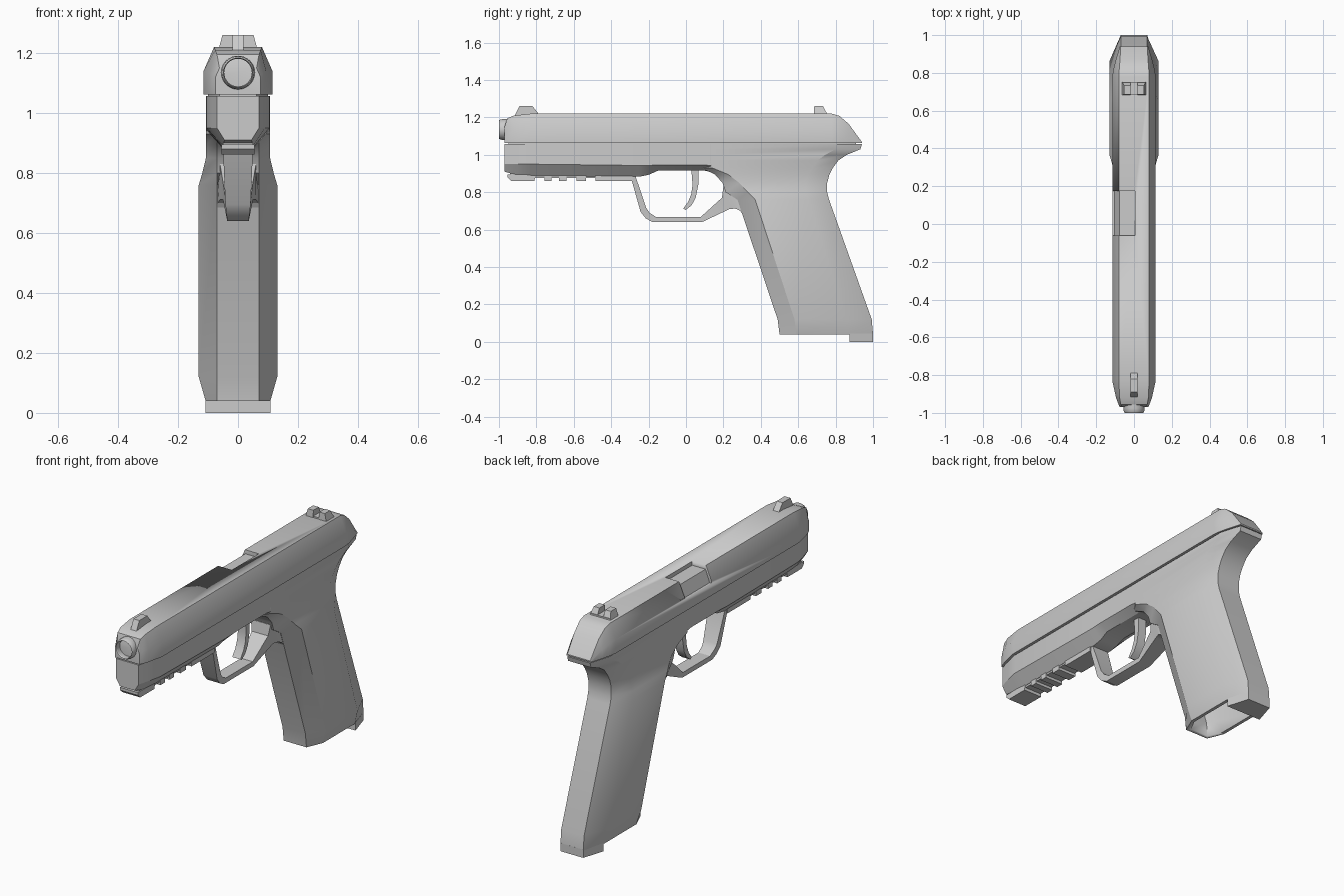
import bpy, bmesh, math


def loft(name, sections, angle=28):
    """Skin a closed solid through rings that share a point count."""
    bm = bmesh.new()
    rings = [[bm.verts.new(p) for p in s] for s in sections]
    n = len(rings[0])
    for a, b in zip(rings, rings[1:]):
        for i in range(n):
            j = (i + 1) % n
            bm.faces.new((a[i], a[j], b[j], b[i]))
    bm.faces.new(rings[0])
    bm.faces.new(rings[-1])
    bmesh.ops.recalc_face_normals(bm, faces=bm.faces)
    me = bpy.data.meshes.new(name)
    bm.to_mesh(me)
    bm.free()
    ob = bpy.data.objects.new(name, me)
    bpy.context.collection.objects.link(ob)
    bpy.ops.object.select_all(action='DESELECT')
    ob.select_set(True)
    bpy.context.view_layer.objects.active = ob
    bpy.ops.object.shade_smooth_by_angle(angle=math.radians(angle))
    return ob


def prism(name, profile, x0, x1):
    """Extrude a (y, z) side profile across x."""
    return loft(name, [[(x, y, z) for y, z in profile] for x in (x0, x1)])


def box(name, x0, x1, y0, y1, z0, z1):
    return prism(name, [(y0, z0), (y1, z0), (y1, z1), (y0, z1)], x0, x1)


def mirrored(half):
    """Close a right-hand half outline with its mirror image."""
    return half + [(-p[0], *p[1:]) for p in reversed(half)]


def cut(ob, cutter):
    cutter.hide_render = True
    mod = ob.modifiers.new("cut", 'BOOLEAN')
    mod.operation, mod.solver, mod.object = 'DIFFERENCE', 'EXACT', cutter
    bpy.context.view_layer.objects.active = ob
    bpy.ops.object.modifier_apply(modifier=mod.name)
    bpy.data.objects.remove(cutter)


# Slide: y, side half width, shoulder z, top half width, top z
slide_rows = [
    (-.97, .075, 1.12, .062, 1.15), (-.955, .082, 1.13, .070, 1.195),
    (-.92, .095, 1.135, .076, 1.21), (-.83, .115, 1.14, .08, 1.22),
    (.78, .115, 1.14, .08, 1.22), (.82, .109, 1.13, .078, 1.208),
    (.87, .096, 1.11, .074, 1.165), (.94, .075, 1.066, .07, 1.069)]
slide = loft("slide", [mirrored([(w, y, 1.062), (w, y, zs), (t, y, zt)])
                       for y, w, zs, t, zt in slide_rows])

# Recessed window in the slide's left shoulder
port = [(.004, 1.3), (.004, 1.198), (-.078, 1.198), (-.103, 1.13),
        (-.2, 1.13), (-.2, 1.3)]
cut(slide, loft("port_cutter", [[(x, y, z) for x, z in port] for y in (-.06, .175)]))

# Core filling the thin seam between slide and frame
loft("seam_core", [mirrored([(w, y, 1.04), (w, y, 1.08)])
                   for y, w in ((-.95, .062), (-.83, .1), (.8, .1), (.91, .066))])

# Barrel with a shallow recessed end
barrel = [(-.85, .056), (-.975, .056), (-.992, .054), (-1, .049),
          (-.995, .046), (-.94, .046)]
loft("barrel", [[(r * math.cos(a), y, 1.135 + r * math.sin(a))
                 for a in [k * math.tau / 32 for k in range(32)]] for y, r in barrel])

# Frame under the slide: y, half width, chamfer z, bottom half width, bottom z
frame_rows = [
    (-.97, .07, .95, .045, .91), (-.90, .09, .95, .05, .89),
    (-.83, .105, .95, .052, .887), (-.25, .105, .943, .052, .883),
    (-.20, .105, .943, .052, .893), (-.15, .105, .946, .055, .915),
    (.10, .105, .946, .055, .915), (.22, .105, .93, .06, .89)]
loft("frame", [mirrored([(w, y, 1.057), (w, y, zc), (b, y, zb)])
               for y, w, zc, b, zb in frame_rows])

# Grip: z, half width, then y of front, front shoulder, back shoulder, back
grip_rows = [
    (.04, .108, .50, .59, .87, 1.0), (.12, .131, .49, .58, .86, .993),
    (.76, .131, .275, .37, .655, .765), (.80, .119, .212, .33, .642, .755),
    (.85, .107, .195, .285, .640, .755), (.895, .106, .155, .225, .652, .767),
    (.93, .106, .08, .14, .675, .785), (.97, .106, .07, .13, .705, .815),
    (1.0, .106, .07, .13, .745, .86), (1.03, .106, .07, .13, .80, .933),
    (1.057, .106, .07, .13, .82, .94)]
grip = loft("grip", [mirrored([(.07, f, z), (w, f2, z), (w, b2, z), (.07, b, z)])
                     for z, w, f, f2, b2, b in grip_rows])

# Hollow opening up into the grip from below
cut(grip, loft("well_cutter", [
    mirrored([(.055, f, z), (.09, f + .07, z), (.09, f + .345, z)])
    for z, f in ((-.02, .525), (.12, .515), (.6, .355))]))

# Heel at the back of the grip bottom
loft("grip_heel", [mirrored([(.108, .875, z), (.07, 1.0, z)]) for z in (0, .045)])

# Trigger guard: outer y, z, inner y, z, half width
guard_rows = [
    (-.305, .90, -.272, .90, .052), (-.295, .88, -.268, .88, .05),
    (-.243, .695, -.212, .715, .042), (-.215, .66, -.195, .69, .038),
    (-.178, .64, -.16, .667, .036), (.085, .64, .078, .667, .036),
    (.235, .711, .192, .77, .05), (.265, .712, .20, .83, .06),
    (.29, .70, .26, .85, .068), (.33, .64, .33, .86, .068)]
loft("trigger_guard", [mirrored([(w, oy, oz), (w, iy, iz)])
                       for oy, oz, iy, iz, w in guard_rows])

# Trigger
prism("trigger", [(.028, .93), (.066, .93), (.066, .84), (.052, .77), (.03, .73),
                  (-.002, .705), (-.015, .712), (.012, .75), (.028, .79),
                  (.035, .84)], -.025, .025)

# Accessory rail: base bar, nose and cross teeth
box("rail_base", -.05, .05, -.94, -.28, .876, .90)
prism("rail_nose", [(-.955, .895), (-.955, .88), (-.935, .861), (-.81, .861),
                    (-.805, .895)], -.055, .055)
for i, (y0, y1) in enumerate([(-.757, -.72), (-.678, -.64), (-.585, -.535), (-.485, -.285)]):
    box(f"rail_tooth_{i + 1}", -.055, .055, y0, y1, .861, .89)

# Front sight
prism("front_sight", [(-.92, 1.20), (-.89, 1.26), (-.82, 1.26), (-.785, 1.215)],
      -.018, .018)

# Rear sight: low base with two tapered posts
box("rear_sight_base", -.06, .06, .685, .752, 1.21, 1.228)
for side, label in ((1, "right"), (-1, "left")):
    loft(f"rear_sight_{label}", [
        [(side * .018, y0, z), (side * w, y0, z), (side * w, y1, z), (side * .018, y1, z)]
        for z, w, y0, y1 in ((1.215, .064, .683, .755), (1.26, .052, .686, .733))])
